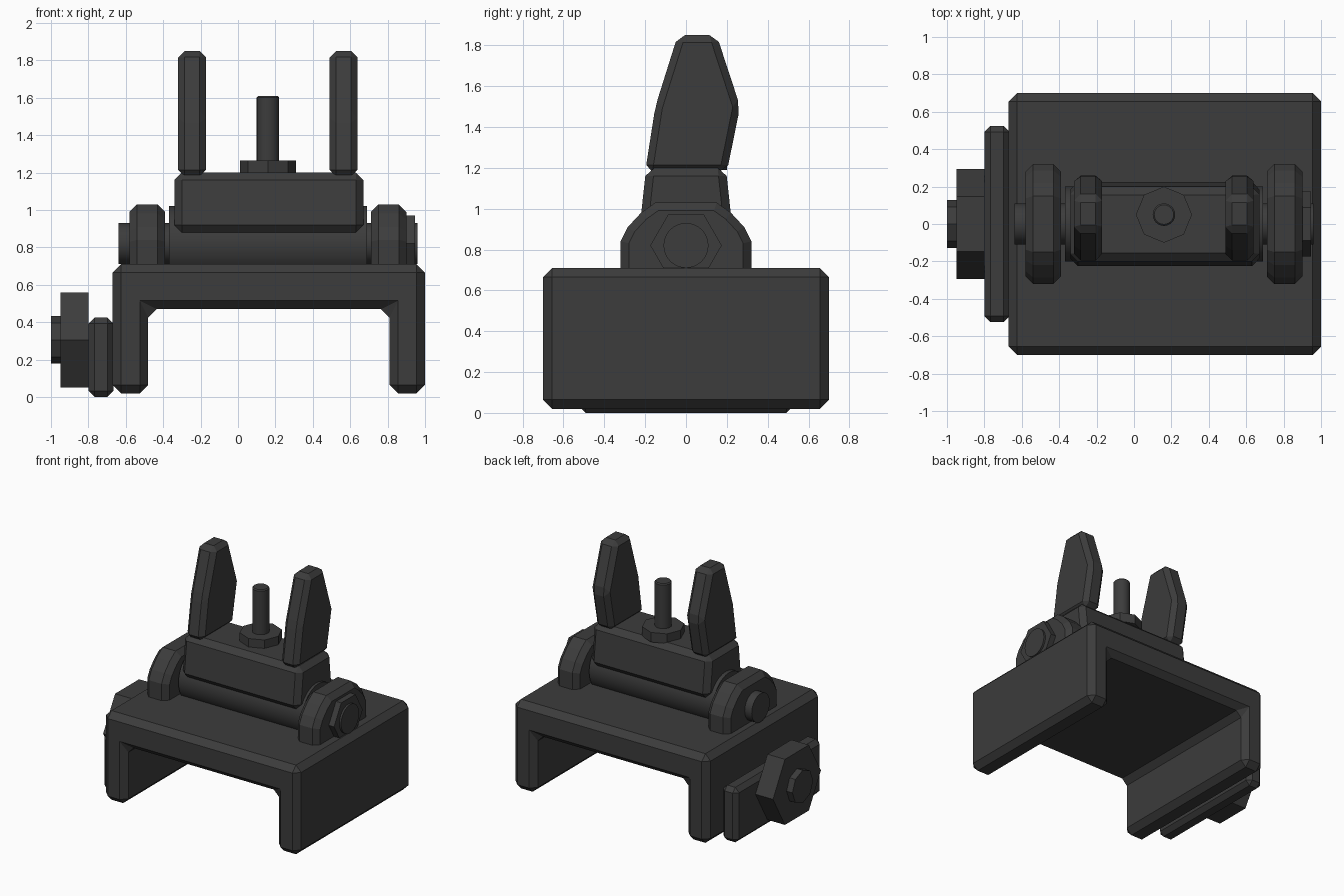
import bpy, bmesh, math
from mathutils import Vector

cube = bpy.data.objects.get("Cube")
if cube:
    bpy.data.objects.remove(cube, do_unlink=True)

mat = bpy.data.materials.new("dark_gunmetal")
mat.use_nodes = True
colour = (0.045, 0.045, 0.045, 1)
mat.diffuse_color = colour
mat.node_tree.nodes["Principled BSDF"].inputs["Base Color"].default_value = colour


def finish(name, bm):
    bmesh.ops.recalc_face_normals(bm, faces=bm.faces)
    mesh = bpy.data.meshes.new(name)
    bm.to_mesh(mesh)
    bm.free()
    mesh.materials.append(mat)
    obj = bpy.data.objects.new(name, mesh)
    bpy.context.collection.objects.link(obj)
    return obj


def prism(name, profile, axis, start, end, bevel=0.0, caps_only=False):
    """Extrude a 2D profile along x (profile is y,z) or y (profile is x,z)."""
    def place(p, t):
        return (t, p[0], p[1]) if axis == "x" else (p[0], t, p[1])
    bm = bmesh.new()
    face = bm.faces.new([bm.verts.new(place(p, start)) for p in profile])
    ext = bmesh.ops.extrude_face_region(bm, geom=[face], use_keep_orig=True)
    new = [g for g in ext["geom"] if isinstance(g, bmesh.types.BMVert)]
    step = (end - start, 0, 0) if axis == "x" else (0, end - start, 0)
    bmesh.ops.translate(bm, verts=new, vec=step)
    bmesh.ops.recalc_face_normals(bm, faces=bm.faces)
    if bevel:
        i = 0 if axis == "x" else 1
        edges = [e for e in bm.edges if not caps_only
                 or abs(e.verts[0].co[i] - e.verts[1].co[i]) < 1e-5]
        bmesh.ops.bevel(bm, geom=edges, offset=bevel, segments=1,
                        profile=0.5, affect="EDGES")
    return finish(name, bm)


def rod(name, sides, radius, start, end, smooth=False, bevel=0.0):
    """Cylinder or nut between two points, with a corner on the +y or +x side."""
    a, b = Vector(start), Vector(end)
    along_x = abs(b.x - a.x) > 1e-5
    u = Vector((0, 1, 0)) if along_x else Vector((1, 0, 0))
    v = Vector((0, 0, 1)) if along_x else Vector((0, 1, 0))
    bm = bmesh.new()
    rings = []
    length = (b - a).normalized()
    levels = [(a, radius), (b, radius)]
    if bevel:
        levels = [(a, radius), (b - length * bevel, radius), (b, radius - bevel)]
    for centre, r in levels:
        angles = [math.tau * i / sides for i in range(sides)]
        rings.append([bm.verts.new(centre + (u * math.cos(t) + v * math.sin(t)) * r)
                      for t in angles])
    bm.faces.new(rings[0])
    bm.faces.new(rings[-1])
    for low, high in zip(rings, rings[1:]):
        for i in range(sides):
            j = (i + 1) % sides
            bm.faces.new((low[i], low[j], high[j], high[i]))
    obj = finish(name, bm)
    if smooth:
        bpy.ops.object.select_all(action="DESELECT")
        obj.select_set(True)
        bpy.context.view_layer.objects.active = obj
        bpy.ops.object.shade_smooth_by_angle(angle=math.radians(35))
    return obj


# Rail saddle
saddle = [(-0.67, 0.02), (-0.67, 0.71), (1.0, 0.71), (1.0, 0.02),
          (0.81, 0.02), (0.81, 0.47), (-0.48, 0.47), (-0.48, 0.02)]
prism("rail_saddle", saddle, "y", -0.70, 0.70, 0.045)

# Side clamp with its nut and bolt
clamp = [(-0.525, 0), (0.525, 0), (0.525, 0.425), (-0.525, 0.425)]
prism("clamp_plate", clamp, "x", -0.80, -0.665, 0.033)
rod("clamp_nut", 6, 0.293, (-0.80, 0, 0.305), (-0.95, 0, 0.305))
rod("clamp_bolt", 8, 0.127, (-0.94, 0, 0.305), (-1.0, 0, 0.305))

# Hinge ears, barrel and pin
half = [(0.32, 0.66), (0.32, 0.84), (0.285, 0.91), (0.22, 0.98), (0.15, 1.03)]
ear = half + [(-y, z) for y, z in reversed(half)]
for name, x in (("right_ear", -0.58), ("left_ear", 0.71)):
    prism(name, ear, "x", x, x + 0.19, 0.04, caps_only=True)
rod("hinge_barrel", 32, 0.20, (-0.37, 0, 0.82), (0.69, 0, 0.82), True)
rod("hinge_pin", 32, 0.11, (-0.64, 0, 0.82), (0.96, 0, 0.82), True)
rod("hinge_bolt_head", 6, 0.175, (0.89, 0, 0.82), (0.945, 0, 0.82))

# Sight block
block = [(-0.23, 0.88), (0.23, 0.88), (0.195, 1.20), (-0.195, 1.20)]
prism("sight_block", block, "x", -0.34, 0.67, 0.04)

# Guard wings
wing = [(-0.2, 1.18), (-0.15, 1.5), (-0.04, 1.85),
        (0.15, 1.85), (0.265, 1.5), (0.2, 1.18)]
for name, x in (("right_wing", -0.32), ("left_wing", 0.49)):
    prism(name, wing, "x", x, x + 0.15, 0.035)

# Sight post and its nut
rod("post_nut", 8, 0.15, (0.16, 0.05, 1.19), (0.16, 0.05, 1.265))
rod("sight_post", 24, 0.06, (0.16, 0.05, 1.19), (0.16, 0.05, 1.61), True, 0.008)
